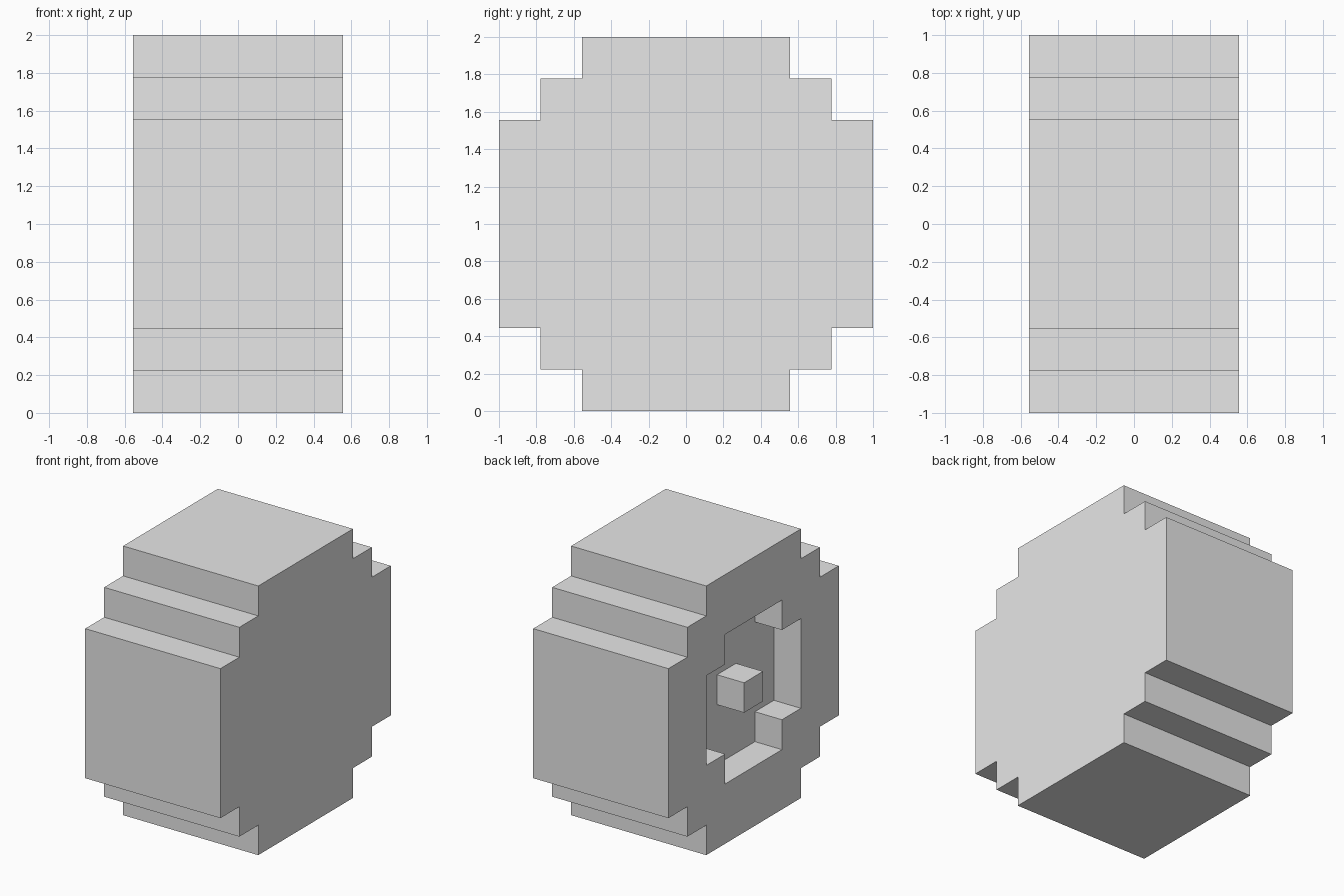
import bpy
import bmesh

cube = bpy.data.objects.get("Cube")
if cube:
    bpy.data.objects.remove(cube, do_unlink=True)

U = 2 / 9  # one block step

grey = bpy.data.materials.new("plain_grey")
grey.use_nodes = True
grey.diffuse_color = (0.8, 0.8, 0.8, 1)
grey.node_tree.nodes["Principled BSDF"].inputs["Base Color"].default_value = (0.8, 0.8, 0.8, 1)


def stepped_outline(corner):
    """Mirror one quarter of a stepped outline (y, z) around all four quadrants."""
    points = []
    for sy, sz in ((1, 1), (-1, 1), (-1, -1), (1, -1)):
        quarter = [(sy * y, sz * z) for y, z in corner]
        points += quarter if sy * sz > 0 else quarter[::-1]
    return points


def prism(name, corner, x0, x1):
    """Extrude a stepped outline along x, all measured in block steps."""
    bm = bmesh.new()
    verts = [bm.verts.new((x0 * U, y * U, z * U + 1)) for y, z in stepped_outline(corner)]
    face = bm.faces.new(verts)
    extruded = bmesh.ops.extrude_face_region(bm, geom=[face])["geom"]
    moved = [g for g in extruded if isinstance(g, bmesh.types.BMVert)]
    bmesh.ops.translate(bm, verts=moved, vec=((x1 - x0) * U, 0, 0))
    bmesh.ops.recalc_face_normals(bm, faces=bm.faces)
    mesh = bpy.data.meshes.new(name)
    bm.to_mesh(mesh)
    bm.free()
    mesh.materials.append(grey)
    obj = bpy.data.objects.new(name, mesh)
    bpy.context.collection.objects.link(obj)
    return obj


# Stepped wheel body
body = prism("wheel_body", [(4.5, 2.5), (3.5, 2.5), (3.5, 3.5), (2.5, 3.5), (2.5, 4.5)], -2.5, 2.5)

# Stepped recess in the right side
cutter = prism("recess_cutter", [(2.5, 1.5), (1.5, 1.5), (1.5, 2.5)], -3, -1.5)
cutter.hide_render = True
cut = body.modifiers.new("recess", 'BOOLEAN')
cut.operation = 'DIFFERENCE'
cut.solver = 'EXACT'
cut.object = cutter
bpy.context.view_layer.objects.active = body
bpy.ops.object.modifier_apply(modifier=cut.name)
bpy.data.objects.remove(cutter, do_unlink=True)

# Hub block standing on the recess floor, flush with the side
prism("hub", [(0.5, 0.5)], -2.5, -1.5)
